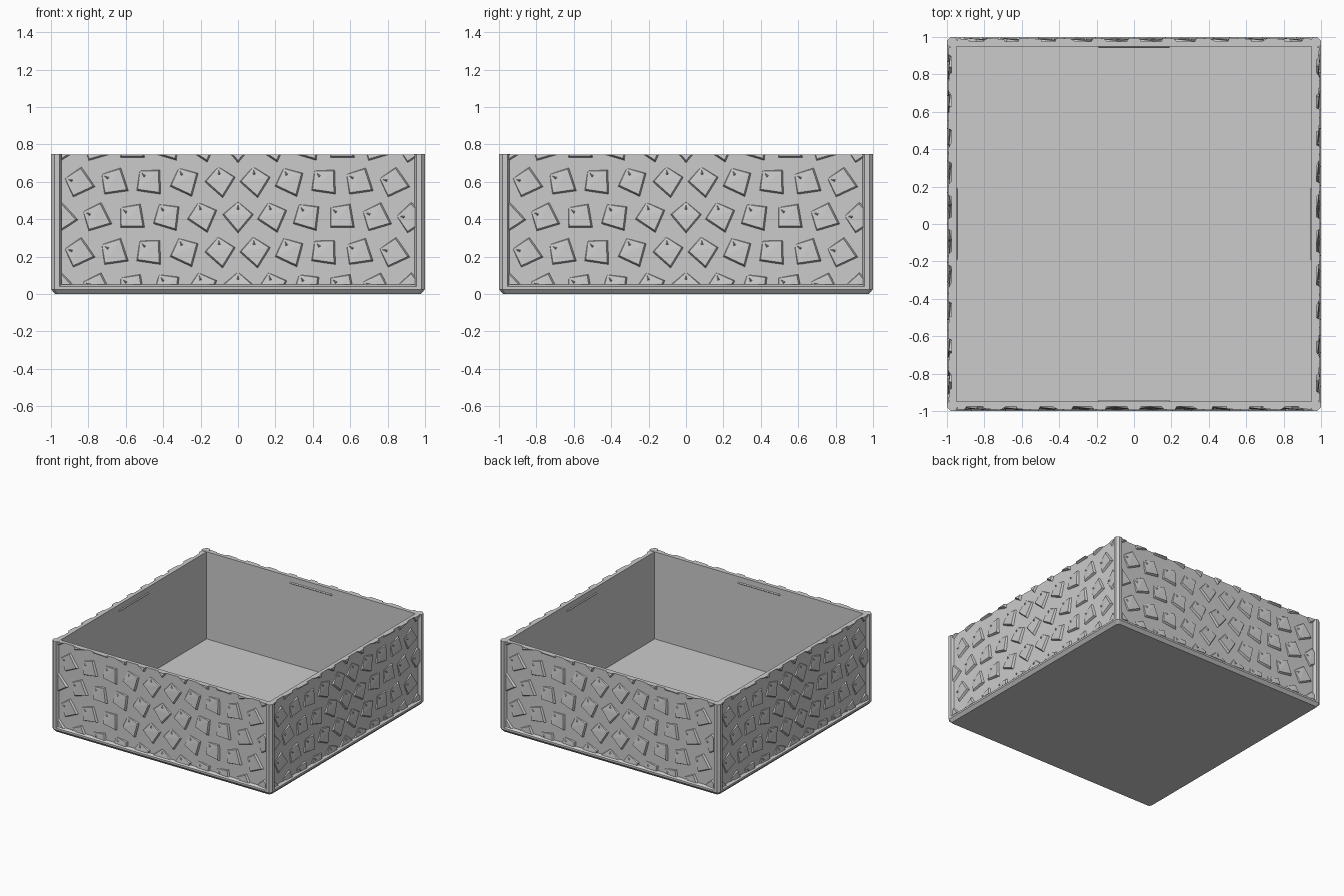
import bpy, bmesh, math
from mathutils import Vector, Matrix

cube = bpy.data.objects.get("Cube")
if cube:
    bpy.data.objects.remove(cube, do_unlink=True)

TOP, PANEL, INNER = 0.746, 0.977, 0.948

grey = bpy.data.materials.new("stone_grey")
grey.use_nodes = True
grey.diffuse_color = (0.6, 0.6, 0.6, 1)
grey.node_tree.nodes["Principled BSDF"].inputs["Base Color"].default_value = (0.6, 0.6, 0.6, 1)


def finish(name, bm, turn=0):
    """Turn the mesh by quarter turns about z and link it as an object."""
    bmesh.ops.recalc_face_normals(bm, faces=bm.faces)
    bm.transform(Matrix.Rotation(turn * math.pi / 2, 4, 'Z'))
    mesh = bpy.data.meshes.new(name)
    bm.to_mesh(mesh)
    bm.free()
    mesh.materials.append(grey)
    obj = bpy.data.objects.new(name, mesh)
    bpy.context.collection.objects.link(obj)


def loft(bm, rings, cap_start=True, cap_end=True):
    """Join closed rings of points with side faces."""
    rings = [[bm.verts.new(p) for p in ring] for ring in rings]
    n = len(rings[0])
    for a, b in zip(rings, rings[1:]):
        for i in range(n):
            j = (i + 1) % n
            bm.faces.new((a[i], a[j], b[j], b[i]))
    if cap_start:
        bm.faces.new(rings[0][::-1])
    if cap_end:
        bm.faces.new(rings[-1])


def square(r, z, cut=0.0):
    """Square ring, optionally with cut corners."""
    pts = []
    for k in range(4):
        turn = Matrix.Rotation(k * math.pi / 2, 4, 'Z')
        corner = [(r, r - cut), (r - cut, r)] if cut else [(r, r)]
        pts += [turn @ Vector((x, y, z)) for x, y in corner]
    return pts


def hull(bm, pts):
    """Add a convex solid around the points."""
    verts = [bm.verts.new(p) for p in pts]
    res = bmesh.ops.convex_hull(bm, input=verts)
    loose = [v for v in verts if v.is_valid and not v.link_faces]
    bmesh.ops.delete(bm, geom=loose, context='VERTS')


# Open box: outside, wall top, inside and floor in one sweep
bm = bmesh.new()
loft(bm, [square(PANEL, 0.01), square(PANEL, TOP),
          square(INNER, TOP), square(INNER, 0.03)])
finish("box_body", bm)

# Chamfered rim around the foot of the box
bm = bmesh.new()
loft(bm, [square(0.978, 0, 0.015), square(1, 0.025, 0.02),
          square(1, 0.04, 0.02), square(0.97, 0.055, 0.01)], cap_end=False)
finish("bottom_rim", bm)


def scale(bm, u, z):
    """One tilted scale whose raised tip swings outwards from the middle."""
    angle = math.radians(-90 + 80 * abs(u) / 0.9)
    d = Vector((math.cos(angle), 0, math.sin(angle)))
    n = Vector((-d.z, 0, d.x))
    mid = Vector((u, -PANEL, z))

    def at(along, across, height):
        return mid + d * along + n * across + Vector((0, -height, 0))

    hull(bm, [at(0.068, 0, 0.019), at(-0.02, 0.074, 0.012),
              at(-0.02, -0.074, 0.012), at(-0.085, 0, 0.001),
              at(0.084, 0, -0.005), at(-0.018, 0.086, -0.005),
              at(-0.018, -0.086, -0.005), at(-0.09, 0, -0.005)])
    # small prickle at the root of the scale
    hull(bm, [at(-0.05, 0, 0.016), at(-0.085, 0, -0.005),
              at(-0.04, 0.016, -0.005), at(-0.04, -0.016, -0.005)])


def trim(bm, point, normal):
    """Cut away everything beyond a plane and close the cut."""
    geom = bm.verts[:] + bm.edges[:] + bm.faces[:]
    bmesh.ops.bisect_plane(bm, geom=geom, plane_co=point, plane_no=normal,
                           clear_outer=True)
    edges = [e for e in bm.edges if e.is_boundary]
    bmesh.ops.holes_fill(bm, edges=edges, sides=0)


sides = ["front", "left", "back", "right"]
for turn, side in enumerate(sides):
    # Scales in staggered rows, trimmed to the panel
    bm = bmesh.new()
    pitch = 0.187
    for row in range(5):
        z = 0.03 + row * 0.188
        if row % 2:
            columns = [(i + 0.5) * pitch for i in range(-5, 5)]
        else:
            columns = [i * pitch for i in range(-5, 6)]
        for u in columns:
            scale(bm, u, z)
    trim(bm, (0, 0, TOP), (0, 0, 1))
    trim(bm, (0, 0, 0.05), (0, 0, -1))
    trim(bm, (0.945, 0, 0), (1, 0, 0))
    trim(bm, (-0.945, 0, 0), (-1, 0, 0))
    finish(side + "_scales", bm, turn)

    # Corner post with chamfered edges
    bm = bmesh.new()
    half = [(0.94, 0.972), (0.955, 1), (0.98, 1)]
    profile = half + [(y, x) for x, y in reversed(half)] + [(0.955, 0.955)]
    loft(bm, [[(x, y, z) for x, y in profile] for z in (0.03, TOP + 0.002)])
    finish(side + "_corner_post", bm, turn)

    # Thin catch ridge inside the wall, just under the top
    bm = bmesh.new()
    ridge = [(-INNER - 0.004, 0.685), (-INNER + 0.007, 0.695), (-INNER - 0.004, 0.705)]
    loft(bm, [[(x, y, z) for y, z in ridge] for x in (-0.19, 0.19)])
    finish(side + "_catch_ridge", bm, turn)
